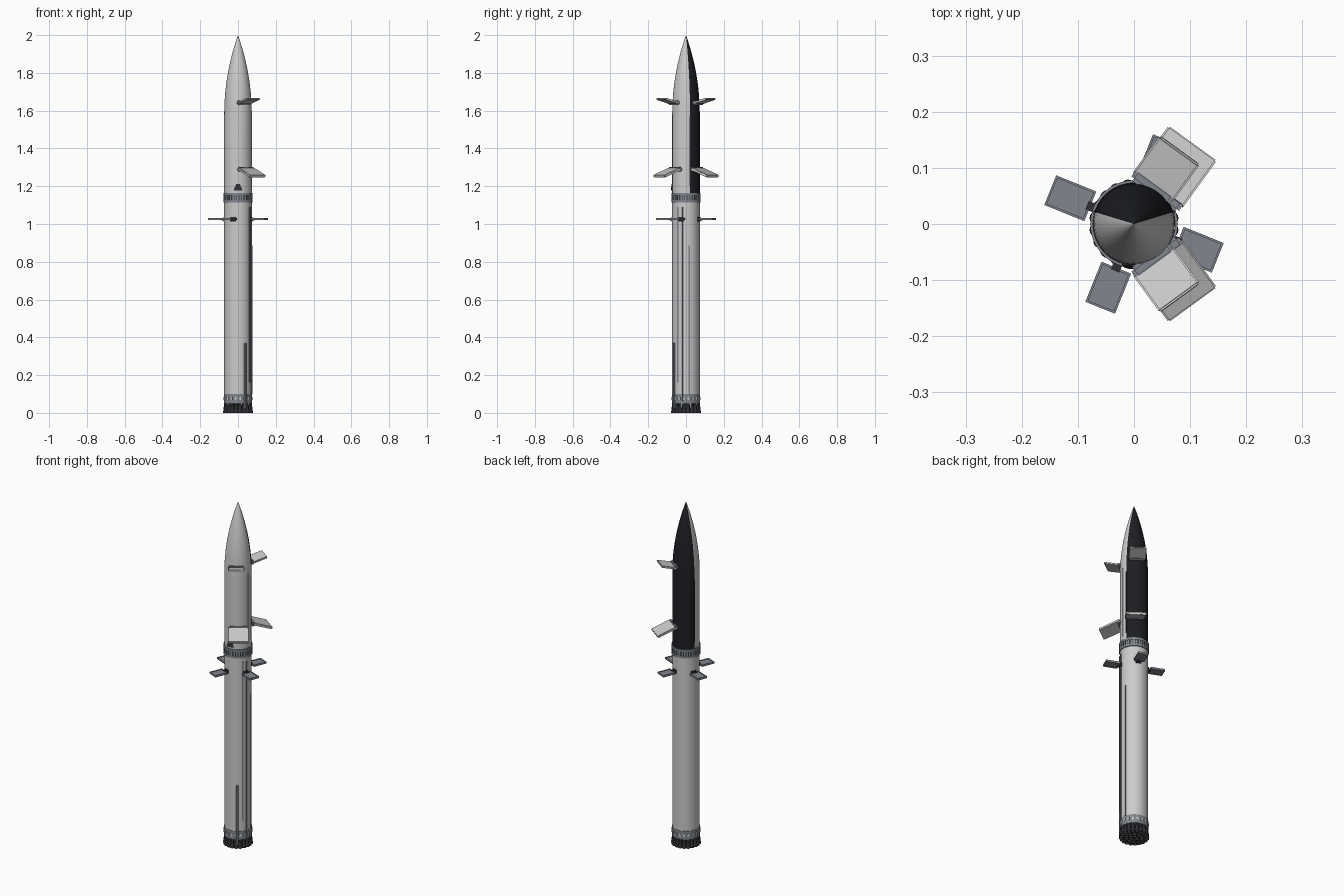
import bpy, bmesh
from math import sin, cos, pi, radians, sqrt, atan2
from mathutils import Matrix, Vector

if "Cube" in bpy.data.objects:
    bpy.data.objects.remove(bpy.data.objects["Cube"])


def mat(name, r, g, b):
    m = bpy.data.materials.new(name)
    m.diffuse_color = (r, g, b, 1)
    m.use_nodes = True
    m.node_tree.nodes["Principled BSDF"].inputs["Base Color"].default_value = m.diffuse_color
    return m


STEEL = mat("steel", 0.62, 0.63, 0.65)
BLACK = mat("black_tiles", 0.012, 0.013, 0.016)
DARK = mat("dark_metal", 0.03, 0.03, 0.035)
GREY = mat("mid_grey", 0.22, 0.24, 0.27)
R = 0.073


def finish(name, bm, material, smooth=True):
    bmesh.ops.recalc_face_normals(bm, faces=bm.faces)
    me = bpy.data.meshes.new(name)
    bm.to_mesh(me)
    bm.free()
    ob = bpy.data.objects.new(name, me)
    bpy.context.collection.objects.link(ob)
    me.materials.append(material)
    if smooth:
        bpy.ops.object.select_all(action='DESELECT')
        ob.select_set(True)
        bpy.context.view_layer.objects.active = ob
        bpy.ops.object.shade_smooth_by_angle(angle=radians(35))
    return ob


def lathe(bm, profile, a0=0, a1=360, n=64, at=(0, 0)):
    """Spin (radius, z) points about a vertical axis through at."""
    new = [bm.verts.new((at[0] + r, at[1], z)) for r, z in profile]
    edges = [bm.edges.new(p) for p in zip(new, new[1:])]
    axis = (at[0], at[1], 0)
    bmesh.ops.rotate(bm, verts=new, cent=axis, matrix=Matrix.Rotation(radians(a0), 3, 'Z'))
    bmesh.ops.spin(bm, geom=new + edges, cent=axis, axis=(0, 0, 1),
                   angle=radians(a1 - a0), steps=n)
    bmesh.ops.remove_doubles(bm, verts=bm.verts, dist=1e-5)


def revolve(name, profile, material, a0=0, a1=360, n=64):
    bm = bmesh.new()
    lathe(bm, profile, a0, a1, n)
    return finish(name, bm, material)


def box(bm, angle, r0, r1, w, z0, z1, t=0, rise=0):
    """Block between radii r0 and r1 facing a compass angle; rise lifts the outer end."""
    m = Matrix.Rotation(radians(angle), 4, 'Z') @ Matrix.Translation(((r0 + r1) / 2, t, (z0 + z1) / 2))
    if rise:
        m = m @ Matrix.Rotation(-atan2(rise, r1 - r0), 4, 'Y')
    m = m @ Matrix.Diagonal((r1 - r0, w, z1 - z0, 1))
    return bmesh.ops.create_cube(bm, size=1, matrix=m)['verts']


# Upper stage: cylinder and ogive nose, steel in front and tiled behind
NOSE, TIP = 1.58, 2.0
L = TIP - NOSE
rho = (R * R + L * L) / (2 * R)
ship = [(R, 1.155), (R, NOSE)]
for i in range(1, 20):
    x = L * sin(i / 20 * pi / 2)
    ship.append((sqrt(rho * rho - x * x) + R - rho, NOSE + x))
ship.append((0, TIP))
revolve("ship_steel_side", ship, STEEL, 163, 377, 40)
revolve("ship_tiled_side", ship, BLACK, 17, 163, 28)

# Lower stage tank
revolve("booster_tank", [(0, 1.12), (R, 1.12), (R, 0.1), (R, 0.055), (0, 0.055)], STEEL)

# Interstage ring with vent posts
revolve("interstage_core", [(0, 1.165), (0.074, 1.165), (0.074, 1.115), (0, 1.115)], DARK)
for z in (1.115, 1.153):
    revolve("interstage_hoop", [(0.07, z), (0.078, z), (0.078, z + 0.012), (0.07, z + 0.012), (0.07, z)], GREY)
bm = bmesh.new()
for i in range(36):
    box(bm, i * 10, 0.07, 0.0775, 0.009, 1.12, 1.16)
finish("interstage_posts", bm, GREY, False)

# Aft skirt band with small covers
revolve("aft_skirt", [(0.07, 0.1), (0.0745, 0.1), (0.0745, 0.05), (0, 0.05)], GREY)
bm = bmesh.new()
for i in range(20):
    box(bm, i * 18 + 9, 0.07, 0.077, 0.01, 0.068, 0.084)
finish("skirt_covers", bm, STEEL, False)

# Engine bells in three rings
bell = [(0, 0.056), (0.005, 0.056), (0.006, 0.045), (0.0095, 0.022), (0.012, 0), (0.0105, 0), (0.004, 0.04), (0, 0.042)]
bm = bmesh.new()
for count, ring in ((20, 0.068), (10, 0.041), (3, 0.016)):
    for i in range(count):
        a = 2 * pi * (i + 0.5) / count
        sub = bmesh.new()
        lathe(sub, bell, n=16, at=(ring * cos(a), ring * sin(a)))
        tmp = bpy.data.meshes.new("tmp")
        sub.to_mesh(tmp)
        sub.free()
        bm.from_mesh(tmp)
        bpy.data.meshes.remove(tmp)
finish("engine_bells", bm, DARK)

# Booster cable covers and the lower side pod
bm = bmesh.new()
for a, z0, z1 in ((-35, 0.16, 1.09), (-16, 0.06, 1.09), (13, 0.1, 0.885)):
    box(bm, a, 0.068, 0.077, 0.008, z0, z1)
finish("booster_cable_covers", bm, GREY, False)
bm = bmesh.new()
box(bm, -58, 0.066, 0.08, 0.014, 0.02, 0.37)
bmesh.ops.bevel(bm, geom=bm.edges[:], offset=0.003, segments=1, affect='EDGES')
finish("booster_side_pod", bm, GREY, False)

# Upper stage side strips
bm = bmesh.new()
for a in (17, 163):
    box(bm, a, 0.068, 0.0755, 0.006, 1.2, 1.57)
finish("ship_dark_strips", bm, DARK, False)
bm = bmesh.new()
box(bm, -5, 0.068, 0.0745, 0.008, 1.19, 1.6)
finish("ship_light_strip", bm, STEEL, False)

# Dark service port on the front
bm = bmesh.new()
m = Matrix.Translation((0, -R, 1.195)) @ Matrix.Diagonal((1, 0.35, 1, 1))
bmesh.ops.create_cone(bm, cap_ends=True, segments=16, radius1=0.022, radius2=0.008, depth=0.035, matrix=m)
finish("service_port", bm, DARK)

# Flaps: thin tilted plates with hinge fairings, mirrored front to back
for side, label in ((1, "back"), (-1, "front")):
    for name, r0, r1, w, z, rise, t, th in (
            ("aft_flap", 0.07, 0.18, 0.106, 1.272, -0.042, 0.0, 0.014),
            ("forward_flap", 0.07, 0.156, 0.088, 1.652, 0.024, 0.0115, 0.011)):
        bm = bmesh.new()
        box(bm, side * 54, r0, r1, w, z - th / 2, z + th / 2, side * t, rise)
        bmesh.ops.bevel(bm, geom=bm.edges[:], offset=0.003, segments=2, affect='EDGES')
        finish(f"{label}_{name}", bm, STEEL)
        # Hinge fairing along the root
        bm = bmesh.new()
        zr = z - rise * 0.4
        box(bm, side * 54, 0.06, 0.084, w * 0.96, zr - 0.012, zr + 0.012, side * t)
        bmesh.ops.bevel(bm, geom=bm.edges[:], offset=0.006, segments=2, affect='EDGES')
        finish(f"{label}_{name}_hinge", bm, GREY)

# Four steering fins on stub arms
for i in range(4):
    a = 68 + 90 * i
    bm = bmesh.new()
    box(bm, a, 0.086, 0.16, 0.056, 1.022, 1.028)
    for t in (-0.0265, 0.0265):
        box(bm, a, 0.086, 0.16, 0.004, 1.02, 1.031, t)
    for r in (0.084, 0.157):
        box(bm, a, r, r + 0.004, 0.057, 1.02, 1.031)
    finish("steering_fin", bm, GREY, False)
    bm = bmesh.new()
    box(bm, a, 0.066, 0.09, 0.016, 1.018, 1.032)
    box(bm, a, 0.066, 0.077, 0.03, 1.014, 1.036)
    finish("fin_arm", bm, DARK, False)
